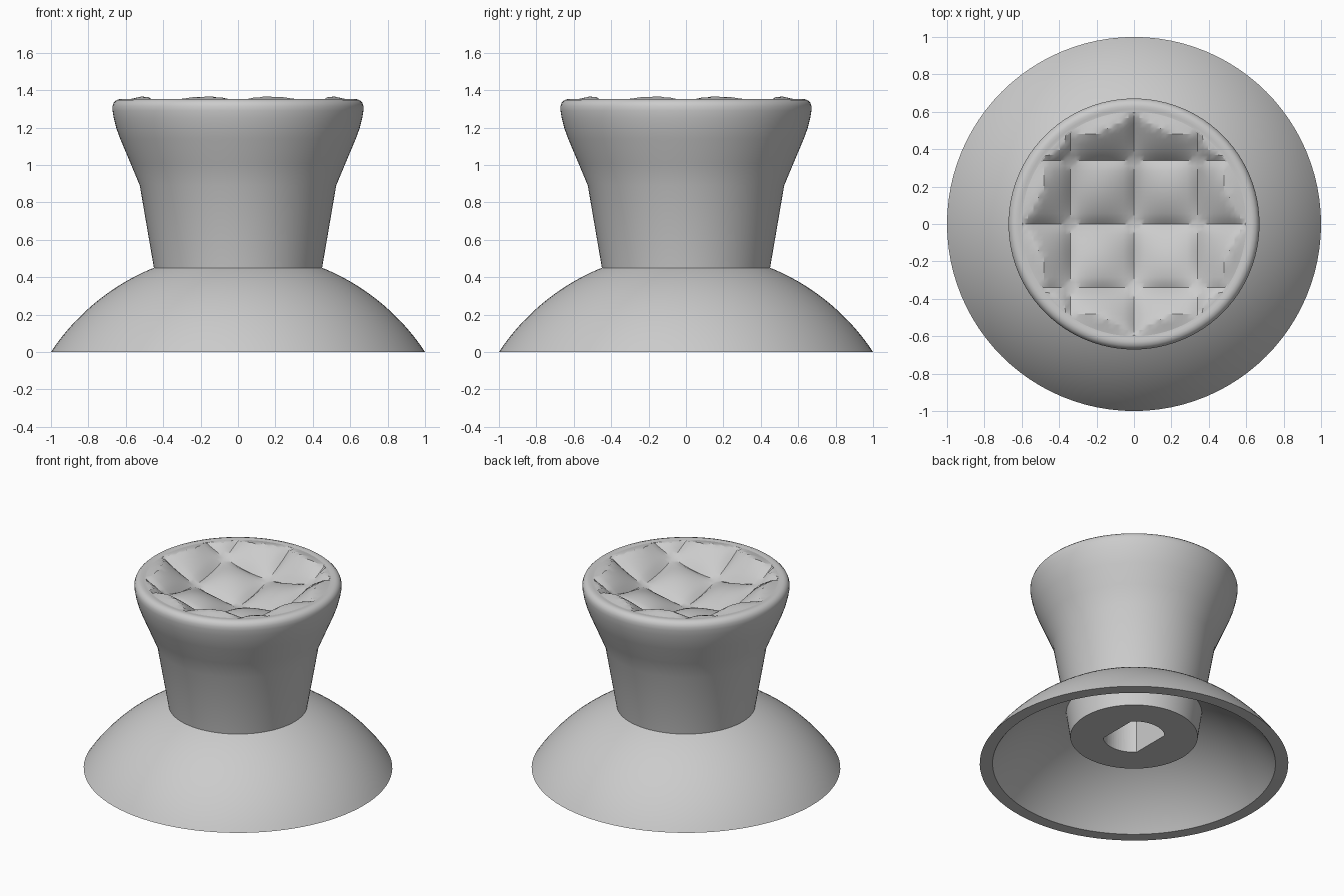
import bpy, bmesh, math

cube = bpy.data.objects.get("Cube")
if cube:
    bpy.data.objects.remove(cube, do_unlink=True)

grey = bpy.data.materials.new("matte grey")
grey.use_nodes = True
colour = (0.6, 0.6, 0.6, 1)
grey.diffuse_color = colour
grey.node_tree.nodes["Principled BSDF"].inputs["Base Color"].default_value = colour


def finish(bm, name, angle=30):
    mesh = bpy.data.meshes.new(name)
    bm.to_mesh(mesh)
    bm.free()
    obj = bpy.data.objects.new(name, mesh)
    bpy.context.collection.objects.link(obj)
    mesh.materials.append(grey)
    bpy.ops.object.select_all(action='DESELECT')
    obj.select_set(True)
    bpy.context.view_layer.objects.active = obj
    bpy.ops.object.shade_smooth_by_angle(angle=math.radians(angle))
    return obj


def lathe(name, profile, closed=False):
    bm = bmesh.new()
    verts = [bm.verts.new((r, 0, z)) for r, z in profile]
    pairs = list(zip(verts, verts[1:]))
    if closed:
        pairs.append((verts[-1], verts[0]))
    edges = [bm.edges.new(p) for p in pairs]
    bmesh.ops.spin(bm, geom=verts + edges, cent=(0, 0, 0), axis=(0, 0, 1),
                   angle=math.tau, steps=96)
    bmesh.ops.remove_doubles(bm, verts=bm.verts, dist=0.0001)
    bmesh.ops.recalc_face_normals(bm, faces=bm.faces)
    return finish(bm, name)


# Domed skirt: two concentric spherical arcs joined by a flat rim
DROP = 0.661


def arc(radius, r_start, r_end, steps=20):
    a, b = math.acos(r_start / radius), math.acos(r_end / radius)
    angles = [a + (b - a) * i / steps for i in range(steps + 1)]
    return [(radius * math.cos(t), radius * math.sin(t) - DROP) for t in angles]


outer = arc(1.199, 1.0, 0.44)
inner = arc(1.13, 0.917, 0.43)
lathe("skirt", outer + inner[::-1], closed=True)

# Stem and flared head
stem = lathe("stem", [
    (0, 0.2), (0.413, 0.2), (0.45, 0.452), (0.525, 0.89), (0.575, 1.01),
    (0.63, 1.14), (0.65, 1.195), (0.664, 1.25), (0.671, 1.29), (0.671, 1.315),
    (0.664, 1.334), (0.65, 1.347), (0.63, 1.353), (0.615, 1.35),
    (0.595, 1.349), (0.59, 1.25), (0, 1.08)])

# Shaft socket: a round hole with two flat sides
bm = bmesh.new()
ring = []
for start in (45, 225):
    for i in range(17):
        t = math.radians(start + 90 * i / 16)
        ring.append(bm.verts.new((0.2 * math.cos(t), 0.2 * math.sin(t), 0.1)))
base = bm.faces.new(ring)
top = bmesh.ops.extrude_face_region(bm, geom=[base])["geom"]
for v in top:
    if isinstance(v, bmesh.types.BMVert):
        v.co.z = 0.75
bmesh.ops.recalc_face_normals(bm, faces=bm.faces)
cutter = finish(bm, "socket_cutter")
cut = stem.modifiers.new("socket", 'BOOLEAN')
cut.object = cutter
cut.operation = 'DIFFERENCE'
cut.solver = 'EXACT'
bpy.context.view_layer.objects.active = stem
bpy.ops.object.modifier_apply(modifier="socket")
bpy.data.objects.remove(cutter, do_unlink=True)
bpy.ops.object.select_all(action='DESELECT')
stem.select_set(True)
bpy.ops.object.shade_smooth_by_angle(angle=math.radians(30))

# Dished grip with a quilted pattern of raised cells
CELL, EDGE, TOP = 0.34, 0.6, 1.35


def grip_height(x, y):
    r = math.hypot(x, y)
    waves = abs(math.sin(math.pi * x / CELL) * math.sin(math.pi * y / CELL))
    bump = waves ** 0.7
    dish = TOP - 0.2 * (1 - (r / EDGE) ** 2) + 0.065 * bump
    fade = max(0, min(1, (EDGE - r) / 0.08))
    return min(dish, TOP + 0.02 * bump * fade)


bm = bmesh.new()
bmesh.ops.create_grid(bm, x_segments=48, y_segments=48, size=2 * CELL)
outside = [f for f in bm.faces if all(v.co.xy.length >= EDGE for v in f.verts)]
bmesh.ops.delete(bm, geom=outside, context='FACES')
for v in bm.verts:
    if v.co.xy.length > EDGE:
        v.co.xy = v.co.xy.normalized() * EDGE
    v.co.z = grip_height(v.co.x, v.co.y)
bmesh.ops.remove_doubles(bm, verts=bm.verts, dist=0.001)
finish(bm, "quilted_grip", 25)
